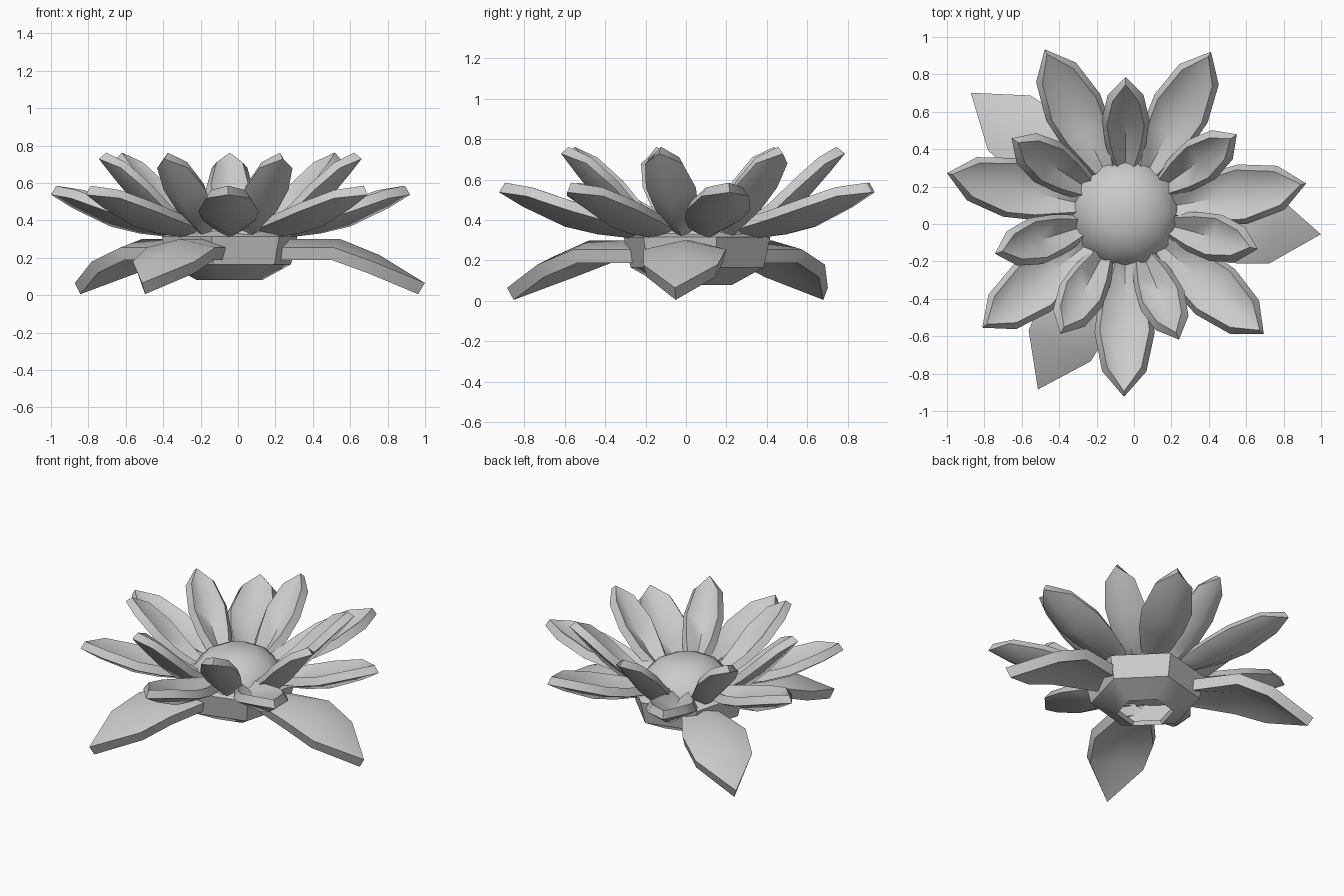
import bpy, math
from mathutils import Matrix

if "Cube" in bpy.data.objects:
    bpy.data.objects.remove(bpy.data.objects["Cube"])

CX, CY = -0.045, 0.055  # flower axis


def finish(name, verts, faces, thickness=0, matrix=None, angle=30):
    me = bpy.data.meshes.new(name)
    me.from_pydata(verts, [], faces)
    ob = bpy.data.objects.new(name, me)
    bpy.context.collection.objects.link(ob)
    ob.matrix_world = matrix or Matrix.Translation((CX, CY, 0))
    bpy.ops.object.select_all(action='DESELECT')
    ob.select_set(True)
    bpy.context.view_layer.objects.active = ob
    if thickness:
        mod = ob.modifiers.new("thickness", 'SOLIDIFY')
        mod.thickness = thickness
        mod.offset = -1
        bpy.ops.object.modifier_apply(modifier=mod.name)
    bpy.ops.object.shade_smooth_by_angle(angle=math.radians(angle))
    return ob


def blade(name, rows, tip, angle, thickness):
    """Pointed blade; rows are (radius, half width, middle z, edge z)."""
    verts, faces = [], []
    for r, w, zm, ze in rows:
        verts += [(r, -w, ze), (r + 0.015, 0, zm), (r, w, ze)]
    for i in range(len(rows) - 1):
        a = i * 3
        for k in (0, 1):
            faces.append((a + k, a + 3 + k, a + 4 + k, a + 1 + k))
    verts.append((tip[0], 0, tip[1]))
    a, t = (len(rows) - 1) * 3, len(verts) - 1
    faces += [(a, t, a + 1), (a + 1, t, a + 2)]
    m = Matrix.Translation((CX, CY, 0)) @ Matrix.Rotation(math.radians(angle), 4, 'Z')
    return finish(name, verts, faces, thickness, m, 65)


def lathe(name, profile, n, cap=False, thickness=0, turn=0.5, angle=30):
    verts, faces = [], []
    for r, z in profile:
        for k in range(n):
            a = 2 * math.pi * (k + turn) / n
            verts.append((r * math.cos(a), r * math.sin(a), z))
    for i in range(len(profile) - 1):
        for k in range(n):
            j = (k + 1) % n
            faces.append((i * n + k, i * n + j, i * n + n + j, i * n + n + k))
    if cap:
        s = (len(profile) - 1) * n
        faces.append(tuple(range(s, s + n)))
    return finish(name, verts, faces, thickness, angle=angle)


# Seed dome in the middle and the open cup below it
lathe("seed_dome", [(0.31, 0.30), (0.28, 0.385), (0.21, 0.46), (0.11, 0.51)],
      10, cap=True, turn=0)
lathe("flower_cup", [(0.18, 0.08), (0.34, 0.165), (0.375, 0.315), (0.29, 0.345)],
      6, thickness=0.03, turn=0.25, angle=45)

# Two rings of seven cupped petals, slightly irregular
outer = [(0.26, 0.05, 0.36, 0.40), (0.47, 0.113, 0.385, 0.45),
         (0.62, 0.133, 0.42, 0.495), (0.82, 0.092, 0.515, 0.562)]
inner = [(0.25, 0.045, 0.36, 0.40), (0.36, 0.08, 0.42, 0.485),
         (0.47, 0.10, 0.52, 0.593), (0.60, 0.07, 0.67, 0.71)]
for i, a in enumerate((-90.5, -41, 9.5, 62.2, 116.2, 167.2, 218.5)):
    blade(f"outer_petal_{i + 1}", outer, (0.95, 0.585), a, 0.056)
for i, a in enumerate((90, 35.5, -15, -67, 241.5, 197, 146.5)):
    blade(f"inner_petal_{i + 1}", inner, (0.69, 0.762), a, 0.053)

# Three drooping ridged leaves
leaf = [(0.28, 0.12, 0.30, 0.255), (0.58, 0.205, 0.30, 0.255), (0.79, 0.185, 0.215, 0.18)]
for i, a in enumerate((-6, 142, -116.5)):
    blade(f"leaf_{i + 1}", leaf, (1.05, 0.065), a, 0.07)
